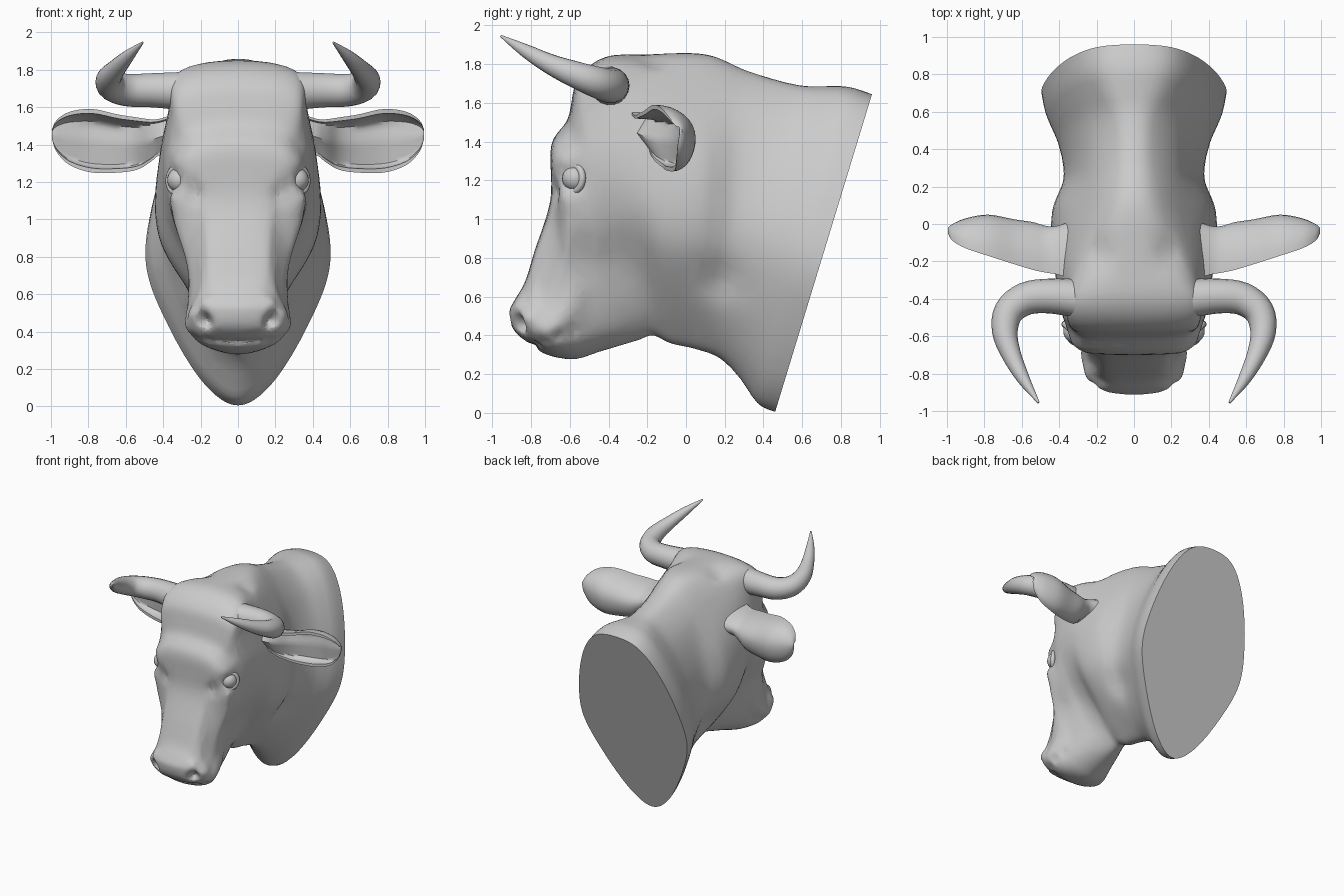
import bpy, math
from mathutils import Vector

if "Cube" in bpy.data.objects:
    bpy.data.objects.remove(bpy.data.objects["Cube"])

# ---------- helpers ----------
def smooth_path(pts, n, closed=False):
    """Catmull-Rom interpolation through points of any dimension."""
    m = len(pts)
    get = (lambda i: pts[i % m]) if closed else (lambda i: pts[max(0, min(m - 1, i))])
    out = []
    for i in range(m if closed else m - 1):
        a, b, c, d = get(i - 1), get(i), get(i + 1), get(i + 2)
        for k in range(n):
            t = k / n
            out.append(tuple(0.5 * (2*q + (r - p)*t + (2*p - 5*q + 4*r - s)*t*t
                             + (3*q - p - 3*r + s)*t**3) for p, q, r, s in zip(a, b, c, d)))
    if not closed:
        out.append(tuple(pts[-1]))
    return out

def finish(ob, angle=40, decimate=None):
    bpy.ops.object.select_all(action='DESELECT')
    ob.select_set(True)
    bpy.context.view_layer.objects.active = ob
    if decimate:
        ob.modifiers.new("facets", 'DECIMATE').ratio = decimate
        bpy.ops.object.modifier_apply(modifier="facets")
    bpy.ops.object.shade_smooth_by_angle(angle=math.radians(angle))
    return ob

def loft(name, rings):
    """Skin a list of equal-length rings with quads and cap both ends."""
    n = len(rings[0])
    verts = [p for r in rings for p in r]
    faces = [tuple(range(n))[::-1], tuple(range((len(rings)-1)*n, len(rings)*n))]
    for i in range(len(rings) - 1):
        for j in range(n):
            k = (j + 1) % n
            faces.append((i*n + j, i*n + k, (i+1)*n + k, (i+1)*n + j))
    me = bpy.data.meshes.new(name)
    me.from_pydata(verts, [], faces)
    ob = bpy.data.objects.new(name, me)
    bpy.context.collection.objects.link(ob)
    bpy.context.view_layer.objects.active = ob
    ob.select_set(True)
    bpy.ops.object.mode_set(mode='EDIT')
    bpy.ops.mesh.select_all(action='SELECT')
    bpy.ops.mesh.normals_make_consistent(inside=False)
    bpy.ops.object.mode_set(mode='OBJECT')
    ob.select_set(False)
    return ob

# ---------- head and neck: fanned cross-sections ----------
# each: top (y, z), bottom (y, z), half widths at the heights in T
T = (.03, .15, .35, .55, .75, .93)
neck = [
    ((.96, 1.645), (.46, .005), (.20, .35, .46, .49, .365, .18)),
    ((.82, 1.685), (.37, .05), (.19, .33, .44, .465, .345, .17)),
    ((.59, 1.69), (.27, .19), (.12, .26, .37, .40, .31, .15)),
    ((.33, 1.76), (.17, .285), (.11, .24, .34, .375, .305, .14)),
    ((.10, 1.85), (.05, .33), (.13, .26, .40, .43, .33, .13)),
    ((-.20, 1.85), (-.08, .36), (.22, .34, .42, .43, .31, .12))]
head = [
    ((-.42, 1.835), (-.17, .40), (.30, .355, .41, .39, .26, .12)),
    ((-.56, 1.72), (-.25, .375), (.30, .355, .39, .345, .23, .12)),
    ((-.61, 1.52), (-.35, .345), (.25, .325, .36, .32, .23, .14)),
    ((-.695, 1.38), (-.45, .315), (.22, .29, .34, .29, .24, .16)),
    ((-.70, 1.10), (-.56, .28), (.16, .22, .27, .265, .26, .17)),
    ((-.78, .84), (-.66, .285), (.14, .19, .22, .255, .28, .18)),
    ((-.83, .68), (-.75, .315), (.12, .18, .225, .26, .25, .16)),
    ((-.88, .59), (-.82, .365), (.10, .15, .185, .195, .19, .13)),
    ((-.905, .545), (-.875, .41), (.07, .115, .14, .15, .14, .10)),
    ((-.912, .515), (-.90, .45), (.035, .05, .065, .07, .065, .045))]

def section(top, bot, widths):
    at = lambda t, x: (x, top[0] + (bot[0]-top[0])*t, top[1] + (bot[1]-top[1])*t)
    right = [at(t, w) for t, w in zip(T, widths)]
    left = [(-x, y, z) for x, y, z in reversed(right)]
    return smooth_path([at(0, 0)] + right + [at(1, 0)] + left, 8, True)

columns = [smooth_path(col, 8) for col in zip(*[section(*s) for s in neck + head])]
body = loft("head_and_neck", list(zip(*columns)))

# sculpted bumps and hollows: centre, radius, push (mirrored)
sculpt = [
    ((.32, -.60, 1.31), .08, (.02, -.03, 0)),      # brow
    ((.33, -.60, 1.21), .05, (-.015, .012, 0)),    # eye socket
    ((.33, -.60, 1.11), .06, (.015, -.015, 0)),    # eye bag
    ((.24, -.69, 1.14), .06, (-.02, .02, 0)),      # tear hollow
    ((.37, -.08, .86), .17, (.02, 0, 0)),          # cheek
    ((.38, .17, .66), .12, (-.05, 0, 0)),          # hollow behind jaw
    ((.26, -.45, .80), .15, (-.03, 0, 0)),         # hollow below cheekbone
    ((.175, -.86, .46), .038, (-.025, .055, 0)),   # nostril
    ((.22, -.82, .49), .05, (.015, -.015, 0)),     # nostril wing
    ((.16, -.86, .54), .045, (.02, -.01, .01)),
    ((0, -.79, .34), .025, (0, .008, .006)),       # mouth crease
    ((.05, -.79, .34), .025, (0, .015, .01)),
    ((.10, -.785, .345), .025, (0, .015, .01)),
    ((.16, -.77, .36), .03, (-.01, .015, .01)),
    ((.22, -.73, .385), .03, (-.02, .01, 0)),
    ((.25, -.66, .40), .035, (-.02, 0, 0)),
    ((.25, -.57, .42), .035, (-.02, 0, 0)),
    ((.20, -.15, 1.84), .08, (0, 0, -.03)),        # hollow behind poll
    ((.35, -.40, 1.69), .13, (.015, 0, 0))]        # horn base
for v in body.data.vertices:
    co = v.co.copy()
    for c, r, push in sculpt:
        for s in (1, -1):
            d = (co - Vector((c[0]*s, c[1], c[2]))).length
            v.co += Vector((push[0]*s, push[1], push[2])) * math.exp(-(d/r)**2)
finish(body, 18, .28)

# ---------- mirrored parts ----------
# horn stations: x, y, z, radius
horn_path = [(.28, -.40, 1.685, .105), (.45, -.385, 1.69, .093), (.58, -.40, 1.69, .088),
             (.67, -.47, 1.71, .08), (.69, -.58, 1.75, .068), (.655, -.70, 1.80, .052),
             (.59, -.83, 1.87, .034), (.51, -.955, 1.945, .006)]
# ear stations: x, top z, bottom z, front y, back y, wall thickness (fraction of depth)
ear_path = [(.30, 1.58, 1.33, -.30, .03, .95), (.41, 1.54, 1.345, -.27, -.01, .92),
            (.47, 1.535, 1.305, -.26, -.01, .75), (.54, 1.545, 1.265, -.245, .01, .45),
            (.64, 1.56, 1.25, -.215, .025, .3), (.78, 1.59, 1.25, -.17, .05, .3),
            (.90, 1.575, 1.29, -.13, .03, .35), (.97, 1.53, 1.36, -.09, .0, .4),
            (.995, 1.48, 1.43, -.05, -.02, .5)]

for s, side in ((1, "left"), (-1, "right")):
    # horn
    rings, pts = [], smooth_path(horn_path, 4)
    for i, p in enumerate(pts):
        a, b = pts[max(i-1, 0)], pts[min(i+1, len(pts)-1)]
        d = (Vector(b[:3]) - Vector(a[:3])).normalized()
        u = d.cross(Vector((0, 0, 1))).normalized()
        w = u.cross(d)
        ring = [Vector(p[:3]) + (u*math.cos(k*math.pi/9) + w*math.sin(k*math.pi/9))*p[3]
                for k in range(18)]
        rings.append([(q.x*s, q.y, q.z) for q in ring])
    finish(loft("horn_" + side, rings))

    # ear: cupped leaf, outer shell and inner hollow that fills up at the root
    rings = []
    for x, zt, zb, yf, yb, wall in smooth_path(ear_path, 4):
        zc, rz = (zt + zb)/2, (zt - zb)/2
        def arc(shrink, lift):
            out = []
            for k in range(17):
                a = (k/8 - 1)*math.pi/2
                depth = (yb - yf)*(1 if a > 0 else .5 + .4*max(0, wall - .45))
                rise = depth*(1 - math.cos(a))
                out.append((x*s, yb - max(lift - .25*lift*abs(math.sin(a)), rise),
                            zc + rz*shrink*math.sin(a)))
            return out
        rings.append(arc(1, 0) + arc(.86, (yb - yf)*wall)[::-1])
    finish(loft("ear_" + side, rings))

    # eye and lids
    bpy.ops.mesh.primitive_uv_sphere_add(segments=24, ring_count=14, radius=.066,
                                         location=(.312*s, -.573, 1.21))
    bpy.context.object.name = "eye_" + side
    finish(bpy.context.object)
    bpy.ops.mesh.primitive_torus_add(major_segments=28, minor_segments=10, major_radius=.068,
                                     minor_radius=.018, location=(.322*s, -.583, 1.21))
    lid = bpy.context.object
    lid.name = "eyelid_" + side
    lid.rotation_euler = Vector((.7*s, -.7, .05)).to_track_quat('Z', 'Y').to_euler()
    finish(lid)
